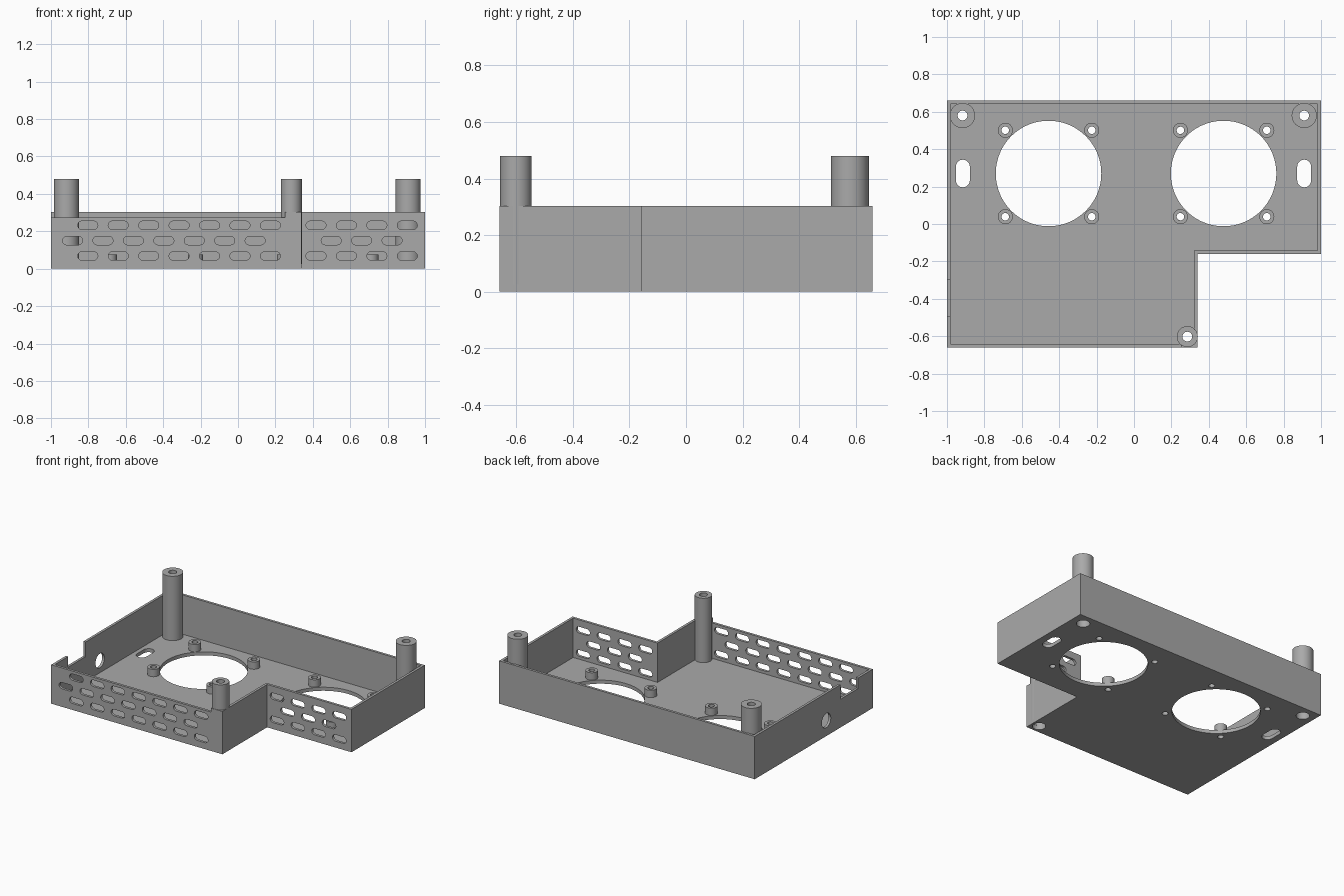
import bpy, bmesh, math

cube = bpy.data.objects.get("Cube")
if cube:
    bpy.data.objects.remove(cube)

WALL, FLOOR, HEIGHT = 0.018, 0.025, 0.303
POST_TOP, COUNTERBORE = 0.48, 0.043

grey = bpy.data.materials.new("plain grey")
grey.use_nodes = True
grey.diffuse_color = (0.4, 0.4, 0.4, 1)
grey.node_tree.nodes["Principled BSDF"].inputs["Base Color"].default_value = (0.4, 0.4, 0.4, 1)


def make_object(name, bm):
    bmesh.ops.recalc_face_normals(bm, faces=bm.faces)
    mesh = bpy.data.meshes.new(name)
    bm.to_mesh(mesh)
    bm.free()
    mesh.materials.append(grey)
    obj = bpy.data.objects.new(name, mesh)
    bpy.context.scene.collection.objects.link(obj)
    return obj


def smooth(obj):
    bpy.ops.object.select_all(action='DESELECT')
    obj.select_set(True)
    bpy.context.view_layer.objects.active = obj
    bpy.ops.object.shade_smooth_by_angle(angle=math.radians(30))


def prism(bm, points, lo, hi, axis="z"):
    """Extrude a 2D outline from lo to hi along the given axis."""
    place = {"x": lambda a, b, c: (c, a, b),
             "y": lambda a, b, c: (a, c, b),
             "z": lambda a, b, c: (a, b, c)}[axis]
    low = [bm.verts.new(place(a, b, lo)) for a, b in points]
    high = [bm.verts.new(place(a, b, hi)) for a, b in points]
    bm.faces.new(low)
    bm.faces.new(high)
    n = len(points)
    for i in range(n):
        j = (i + 1) % n
        bm.faces.new((low[i], low[j], high[j], high[i]))


def rect(x0, y0, x1, y1):
    return [(x0, y0), (x1, y0), (x1, y1), (x0, y1)]


def circle(x, y, r, n=48):
    return [(x + r * math.cos(math.tau * i / n), y + r * math.sin(math.tau * i / n))
            for i in range(n)]


def slot(x, y, length, width, upright=False, n=10):
    r, half, pts = width / 2, (length - width) / 2, []
    for side in (1, -1):
        for i in range(n + 1):
            a = math.pi * (i / n - 0.5)
            u, v = side * (half + r * math.cos(a)), side * r * math.sin(a)
            pts.append((x - v, y + u) if upright else (x + u, y + v))
    return pts


def outline(t):
    """L-shaped plan, inset by t."""
    return [(-1 + t, -0.66 + t), (0.34 - t, -0.66 + t), (0.34 - t, -0.16 + t),
            (1 - t, -0.16 + t), (1 - t, 0.66 - t), (-1 + t, 0.66 - t)]


def cut(target, bm):
    cutter = make_object("cutter", bm)
    mod = target.modifiers.new("cut", 'BOOLEAN')
    mod.operation, mod.solver, mod.object = 'DIFFERENCE', 'EXACT', cutter
    bpy.context.view_layer.update()
    graph = bpy.context.evaluated_depsgraph_get()
    result = bpy.data.meshes.new_from_object(target.evaluated_get(graph))
    target.modifiers.clear()
    target.data = result
    bpy.data.objects.remove(cutter)


def tube(name, x, y, r, bore, top, counterbore=None, step=0.2, n=48):
    """Hollow round post standing on the floor, lathed from its section."""
    inner = counterbore or bore
    section = [(bore, top), (r, top), (r, FLOOR), (inner, FLOOR)]
    if counterbore:
        section += [(inner, step), (bore, step)]
    bm = bmesh.new()
    rings = [[bm.verts.new((px, py, z)) for px, py in circle(x, y, rad, n)]
             for rad, z in section]
    for k, ring in enumerate(rings):
        nxt = rings[(k + 1) % len(rings)]
        for i in range(n):
            j = (i + 1) % n
            bm.faces.new((ring[i], ring[j], nxt[j], nxt[i]))
    smooth(make_object(name, bm))


posts = {"back_right_post": (-0.917, 0.58, 0.067),
         "back_left_post": (0.91, 0.58, 0.067),
         "front_post": (0.285, -0.602, 0.056)}
fans = {"right_fan": (-0.457, 0.27), "left_fan": (0.479, 0.27)}
corners = [(sx * 0.231, sy * 0.231) for sx in (-1, 1) for sy in (-1, 1)]

# Tray shell
bm = bmesh.new()
prism(bm, outline(0), 0, HEIGHT)
tray = make_object("tray", bm)
bm = bmesh.new()
prism(bm, outline(WALL), FLOOR, 1)
cut(tray, bm)

# Lowered front rim and the cable notch in the side wall
bm = bmesh.new()
prism(bm, rect(-1.1, -0.7, 0.25, -0.495), 0.275, 1)
cut(tray, bm)
bm = bmesh.new()
prism(bm, rect(-1.1, -0.495, -0.9, -0.3), 0.2, 1)
cut(tray, bm)

# Floor openings: fans, their screws, post counterbores, mounting slots
bm = bmesh.new()
for fx, fy in fans.values():
    prism(bm, circle(fx, fy, 0.282, 96), -0.1, 0.1)
    for dx, dy in corners:
        prism(bm, circle(fx + dx, fy + dy, 0.02, 24), -0.1, 0.1)
for px, py, r in posts.values():
    prism(bm, circle(px, py, COUNTERBORE), -0.1, FLOOR + 0.005)
for x in (-0.915, 0.91):
    prism(bm, slot(x, 0.27, 0.148, 0.075, upright=True), -0.1, 0.1)
cut(tray, bm)

# Staggered vent slots in both front walls, and the round side hole
bm = bmesh.new()
for start, count, short, y in ((-0.803, 7, 7, -0.66), (0.417, 4, 3, -0.16)):
    for row, z in enumerate((0.068, 0.15, 0.232)):
        middle = row == 1
        shift = 0.0815 * (-1 if short == count else 1) if middle else 0
        for i in range(short if middle else count):
            prism(bm, slot(start + shift + 0.1627 * i, z, 0.107, 0.045),
                  y - 0.03, y + 0.05, "y")
prism(bm, circle(-0.14, 0.11, 0.05), -1.1, -0.9, "x")
cut(tray, bm)
smooth(tray)

# Tall posts
for name, (x, y, r) in posts.items():
    tube(name, x, y, r, 0.026, POST_TOP, COUNTERBORE)

# Fan standoffs
for name, (fx, fy) in fans.items():
    for i, (dx, dy) in enumerate(corners):
        tube(f"{name}_standoff_{i + 1}", fx + dx, fy + dy, 0.04, 0.02, 0.077, n=32)
